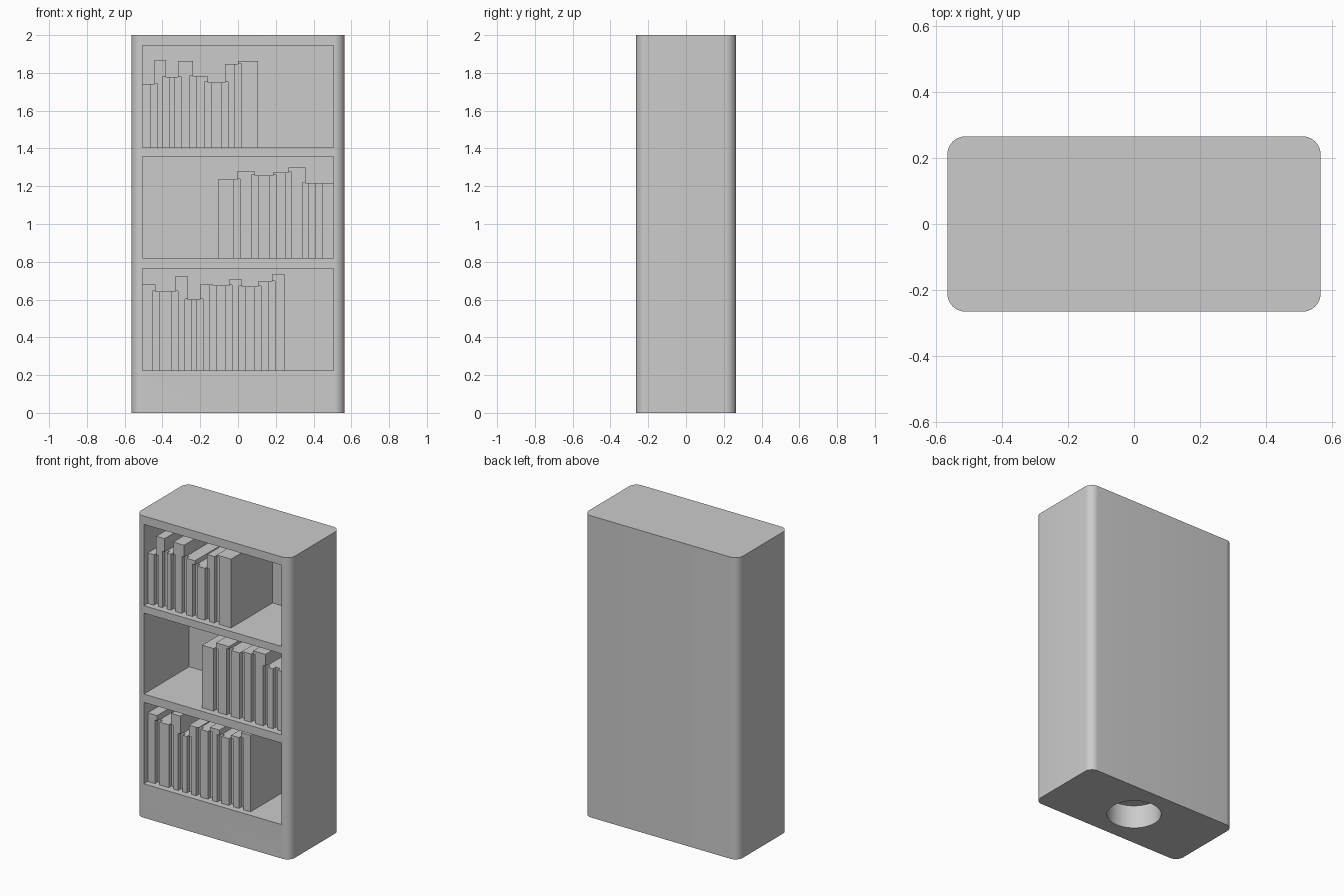
import bpy
import bmesh
import math
from mathutils import Matrix, Vector

cube = bpy.data.objects.get("Cube")
if cube:
    bpy.data.objects.remove(cube, do_unlink=True)

grey = bpy.data.materials.new("plain_grey")
grey.use_nodes = True
colour = (0.6, 0.6, 0.6, 1.0)
grey.diffuse_color = colour
grey.node_tree.nodes["Principled BSDF"].inputs["Base Color"].default_value = colour

HALF_W, HALF_D, HEIGHT, CORNER = 0.565, 0.265, 2.0, 0.055
INNER_W, BACK_Y = 0.505, 0.21
BOOK_FRONT = -0.224
GROOVE_W, GROOVE_D = 0.033, 0.03


def add_box(bm, low, high):
    """Add an axis-aligned box between two corners."""
    low, high = Vector(low), Vector(high)
    matrix = Matrix.Translation((low + high) / 2) @ Matrix.Diagonal((*(high - low), 1))
    return bmesh.ops.create_cube(bm, size=1, matrix=matrix)["verts"]


def finish(bm, name):
    mesh = bpy.data.meshes.new(name)
    bm.to_mesh(mesh)
    bm.free()
    mesh.materials.append(grey)
    obj = bpy.data.objects.new(name, mesh)
    bpy.context.collection.objects.link(obj)
    return obj


def activate(obj):
    bpy.ops.object.select_all(action="DESELECT")
    obj.select_set(True)
    bpy.context.view_layer.objects.active = obj


def cut(obj, cutter):
    """Subtract the cutter and apply the result."""
    activate(obj)
    mod = obj.modifiers.new("cut", "BOOLEAN")
    mod.operation = "DIFFERENCE"
    mod.solver = "EXACT"
    mod.object = cutter
    bpy.ops.object.modifier_apply(modifier=mod.name)


# Shelf rows: floor, ceiling, joints between books, book tops
rows = {
    "top": (1.406, 1.945,
            [-0.505, -0.443, -0.382, -0.318, -0.239, -0.159, -0.069, 0.0, 0.106],
            [1.74, 1.867, 1.777, 1.862, 1.78, 1.75, 1.846, 1.862]),
    "middle": (0.82, 1.357,
               [-0.106, -0.005, 0.09, 0.186, 0.268, 0.358, 0.43, 0.505],
               [1.235, 1.278, 1.257, 1.272, 1.298, 1.217, 1.217]),
    "bottom": (0.225, 0.765,
               [-0.505, -0.436, -0.334, -0.265, -0.202, -0.133, -0.048, 0.021,
                0.106, 0.18, 0.249],
               [0.68, 0.642, 0.722, 0.6, 0.68, 0.674, 0.706, 0.668, 0.695, 0.732]),
}

# Cabinet body with rounded upright corners
bm = bmesh.new()
add_box(bm, (-HALF_W, -HALF_D, 0), (HALF_W, HALF_D, HEIGHT))
upright = [e for e in bm.edges if abs(e.verts[0].co.z - e.verts[1].co.z) > 1]
bmesh.ops.bevel(bm, geom=upright, offset=CORNER, segments=10, profile=0.5, affect="EDGES")
cabinet = finish(bm, "cabinet")

# Shelf openings and the round socket in the base
bm = bmesh.new()
for floor, ceiling, _, _ in rows.values():
    add_box(bm, (-INNER_W, -HALF_D - 0.1, floor), (INNER_W, BACK_Y, ceiling))
bmesh.ops.create_cone(bm, cap_ends=True, segments=64, radius1=0.165, radius2=0.165,
                      depth=0.31, matrix=Matrix.Identity(4))
cutter = finish(bm, "cabinet_cutter")
cutter.hide_render = True
cut(cabinet, cutter)
bpy.data.objects.remove(cutter, do_unlink=True)
activate(cabinet)
bpy.ops.object.shade_smooth_by_angle(angle=math.radians(30))

# Books, with a shallow groove down each joint
for row, (floor, _, joints, tops) in rows.items():
    bm = bmesh.new()
    for x, left, right in zip(joints[1:-1], tops, tops[1:]):
        add_box(bm, (x - GROOVE_W / 2, BOOK_FRONT - 0.1, floor - 0.1),
                (x + GROOVE_W / 2, BOOK_FRONT + GROOVE_D, min(left, right) + 0.004))
    cutter = finish(bm, "groove_cutter")
    cutter.hide_render = True
    for i, top in enumerate(tops):
        bm = bmesh.new()
        add_box(bm, (joints[i], BOOK_FRONT, floor), (joints[i + 1], BACK_Y, top))
        cut(finish(bm, f"{row}_book_{i + 1}"), cutter)
    bpy.data.objects.remove(cutter, do_unlink=True)
